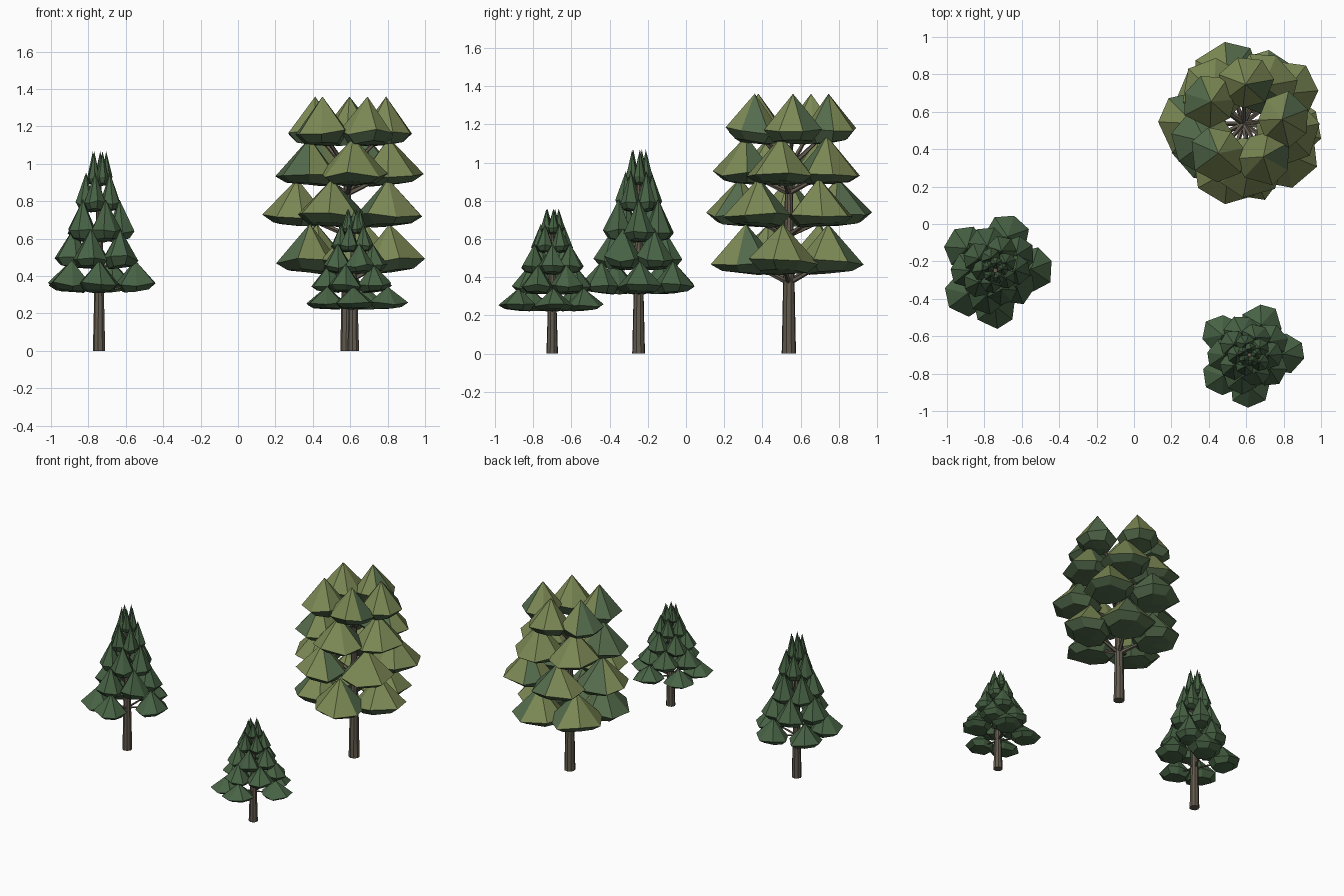
import bpy, bmesh, math, random
from mathutils import Vector

if "Cube" in bpy.data.objects:
    bpy.data.objects.remove(bpy.data.objects["Cube"])

random.seed(4)


def material(name, rgb):
    m = bpy.data.materials.new(name)
    m.diffuse_color = (*rgb, 1)
    m.use_nodes = True
    m.node_tree.nodes["Principled BSDF"].inputs["Base Color"].default_value = m.diffuse_color
    return m


bark = material("bark", (0.125, 0.106, 0.078))
olive = material("olive_leaf", (0.2, 0.248, 0.09))
moss = material("moss_leaf", (0.09, 0.15, 0.073))
pine = material("pine_leaf", (0.064, 0.124, 0.059))


def finish(bm, name, mats, loc, scale=(1, 1, 1)):
    bmesh.ops.recalc_face_normals(bm, faces=bm.faces[:])
    me = bpy.data.meshes.new(name)
    bm.to_mesh(me)
    bm.free()
    for m in mats:
        me.materials.append(m)
    ob = bpy.data.objects.new(name, me)
    ob.location, ob.scale = loc, scale
    bpy.context.collection.objects.link(ob)
    return ob


def limb(bm, a, b, ra, rb, sides):
    """Tapered closed tube from a to b."""
    a, b = Vector(a), Vector(b)
    q = (b - a).to_track_quat('Z', 'Y')
    rings = []
    for p, r in ((a, ra), (b, rb)):
        rings.append([bm.verts.new(p + q @ Vector((r * math.cos(t), r * math.sin(t), 0)))
                      for t in (math.tau * i / sides for i in range(sides))])
    for i in range(sides):
        j = (i + 1) % sides
        bm.faces.new((rings[0][i], rings[0][j], rings[1][j], rings[1][i]))
    bm.faces.new(rings[0][::-1])
    bm.faces.new(rings[1])


def clump(bm, angle, dist, r, low, mid, top, two_tone):
    """Faceted leaf cone, shorter towards the trunk, with a shallow bowl underside."""
    n = 7
    a = math.radians(angle)
    x, y = dist * math.cos(a), dist * math.sin(a)
    turn = random.uniform(0, math.tau)
    drop = mid - low
    apex = bm.verts.new((x, y, top))
    wide, base = [], []
    for i in range(n):
        t = turn + math.tau * (i + random.uniform(-0.1, 0.1)) / n
        out = math.cos(t - a)  # 1 on the outer side, -1 at the trunk
        k = r * random.uniform(0.97, 1.06) * (1 + 0.15 * min(out, 0))
        dz = random.uniform(-0.3, 0.2) * drop
        c, s = math.cos(t), math.sin(t)
        wide.append(bm.verts.new((x + k * c, y + k * s, mid + dz)))
        base.append(bm.verts.new((x + 0.68 * k * c, y + 0.68 * k * s,
                                  low + drop * (0.22 + 0.17 * out) + dz * 0.3)))
    foot = bm.verts.new((x, y, low + 0.12 * drop))
    # run of darker facets on the crown
    green = random.choice((1, 1, 2, 2, 4))
    for i in range(n):
        j = (i + 1) % n
        crown = bm.faces.new((apex, wide[i], wide[j]))
        under = [bm.faces.new((wide[i], base[i], base[j], wide[j])),
                 bm.faces.new((base[i], foot, base[j]))]
        if two_tone:
            crown.material_index = 1 if i < green else 0
            for f in under:
                f.material_index = 1


def tree(name, loc, scale, trunk, tiers, mats, rise, twig):
    # trunk and branches
    bm = bmesh.new()
    height, r0, r1 = trunk
    limb(bm, (0, 0, 0), (0, 0, height), r0, r1, 9)
    for angles, dist, r, low, mid, top in tiers:
        for a in angles:
            c, s = math.cos(math.radians(a)), math.sin(math.radians(a))
            start = min(low - rise, height - 0.01)
            limb(bm, (0, 0, start), (dist * c, dist * s, mid), twig, twig * 0.5, 5)
    finish(bm, name + "_trunk", [bark], loc, scale)
    # foliage tiers
    for k, (angles, *shape) in enumerate(tiers):
        bm = bmesh.new()
        for a in angles:
            clump(bm, a, *shape, len(mats) > 1)
        finish(bm, f"{name}_foliage_{k + 1}", mats, loc, scale)


def spread(phase):
    return [phase + 72 * i for i in range(5)]


# tier: angles, distance from trunk, clump radius, underside z, rim z, tip z
broad_tiers = [
    (spread(352), 0.228, 0.188, 0.41, 0.485, 0.68),
    (spread(36), 0.268, 0.183, 0.66, 0.73, 0.92),
    (spread(350), 0.225, 0.18, 0.88, 0.945, 1.14),
    ((6, 87, 146, 230, 301), 0.208, 0.152, 1.09, 1.17, 1.36),
]
tree("broad_tree", (0.585, 0.538, 0), (1, 1, 1), (0.98, 0.038, 0.018),
     broad_tiers, [olive, moss], 0.04, 0.015)

conifer_tiers = [
    ((2, 70, 142, 220, 270), 0.192, 0.118, 0.31, 0.36, 0.485),
    (spread(36), 0.138, 0.102, 0.435, 0.50, 0.655),
    (spread(0), 0.108, 0.082, 0.58, 0.64, 0.81),
    (spread(36), 0.07, 0.055, 0.74, 0.795, 0.955),
    (spread(10), 0.038, 0.034, 0.88, 0.925, 1.068),
]
for name, loc, scale in (("tall_conifer", (-0.742, -0.248, 0), (1, 1, 1)),
                         ("short_conifer", (0.617, -0.70, 0), (0.95, 0.9, 0.71))):
    tree(name, loc, scale, (0.92, 0.034, 0.012), conifer_tiers, [pine], 0.0, 0.008)
